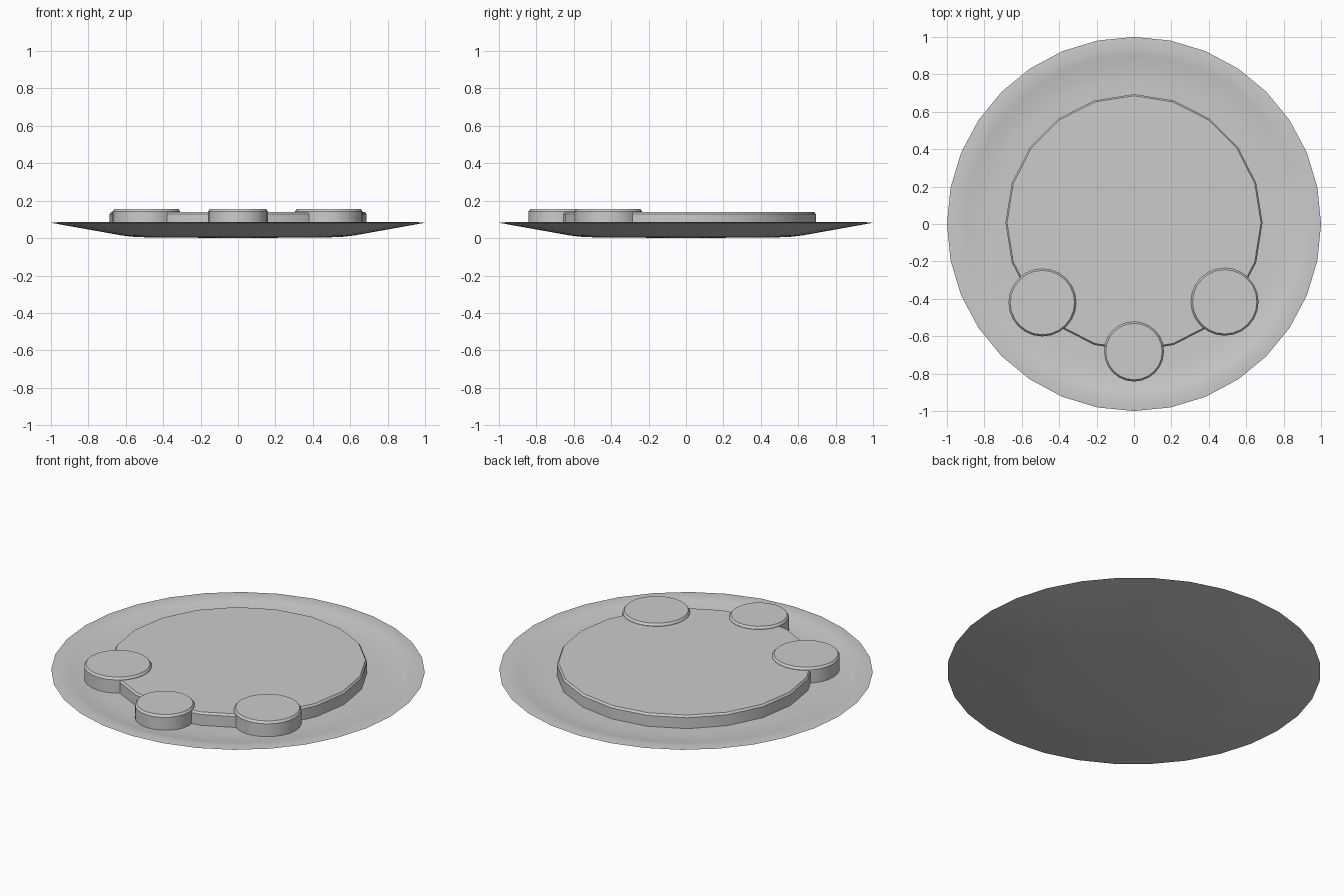
import bpy, bmesh
from math import sin, cos, pi

if "Cube" in bpy.data.objects:
    bpy.data.objects.remove(bpy.data.objects["Cube"])


def lathe(name, profile, sides, center=(0, 0), angle=30):
    """Revolve an (r, z) profile around z; r = 0 gives a single pole vertex."""
    bm = bmesh.new()
    rings = []
    for r, z in profile:
        if r == 0:
            rings.append([bm.verts.new((0, 0, z))] * sides)
        else:
            rings.append([bm.verts.new((r * sin(2 * pi * i / sides),
                                        r * cos(2 * pi * i / sides), z))
                          for i in range(sides)])
    for a, b in zip(rings, rings[1:]):
        for i in range(sides):
            j = (i + 1) % sides
            bm.faces.new(list(dict.fromkeys((a[i], a[j], b[j], b[i]))))
    bmesh.ops.recalc_face_normals(bm, faces=bm.faces)
    mesh = bpy.data.meshes.new(name)
    bm.to_mesh(mesh)
    bm.free()
    obj = bpy.data.objects.new(name, mesh)
    obj.location = (center[0], center[1], 0)
    bpy.context.collection.objects.link(obj)
    bpy.ops.object.select_all(action='DESELECT')
    obj.select_set(True)
    bpy.context.view_layer.objects.active = obj
    bpy.ops.object.shade_smooth_by_angle(angle=angle * pi / 180)
    return obj


def slab(name, center, radius, bottom, top, bevel, sides):
    """Flat round piece with a small bevelled upper edge."""
    lathe(name, [(0, bottom), (radius, bottom), (radius, top - bevel),
                 (radius - bevel * 0.7, top), (0, top)], sides, center)


# Shallow plate with a sloped underside and a slightly dished top
lathe("plate", [(0, 0.0), (0.54, 0.005), (0.62, 0.014), (1.0, 0.082),
                (0.95, 0.086), (0.90, 0.078), (0.84, 0.067), (0.76, 0.064),
                (0, 0.062)], 32)

# Large round base piece lying on the plate
slab("large_disc", (0, 0.007), 0.687, 0.055, 0.14, 0.012, 20)

# Three small slices along the front edge
for name, x, y, r in (("left_slice", -0.49, -0.42, 0.181),
                      ("front_slice", 0.0, -0.682, 0.16),
                      ("right_slice", 0.485, -0.416, 0.181)):
    slab(name, (x, y), r, 0.06, 0.155, 0.013, 24)
